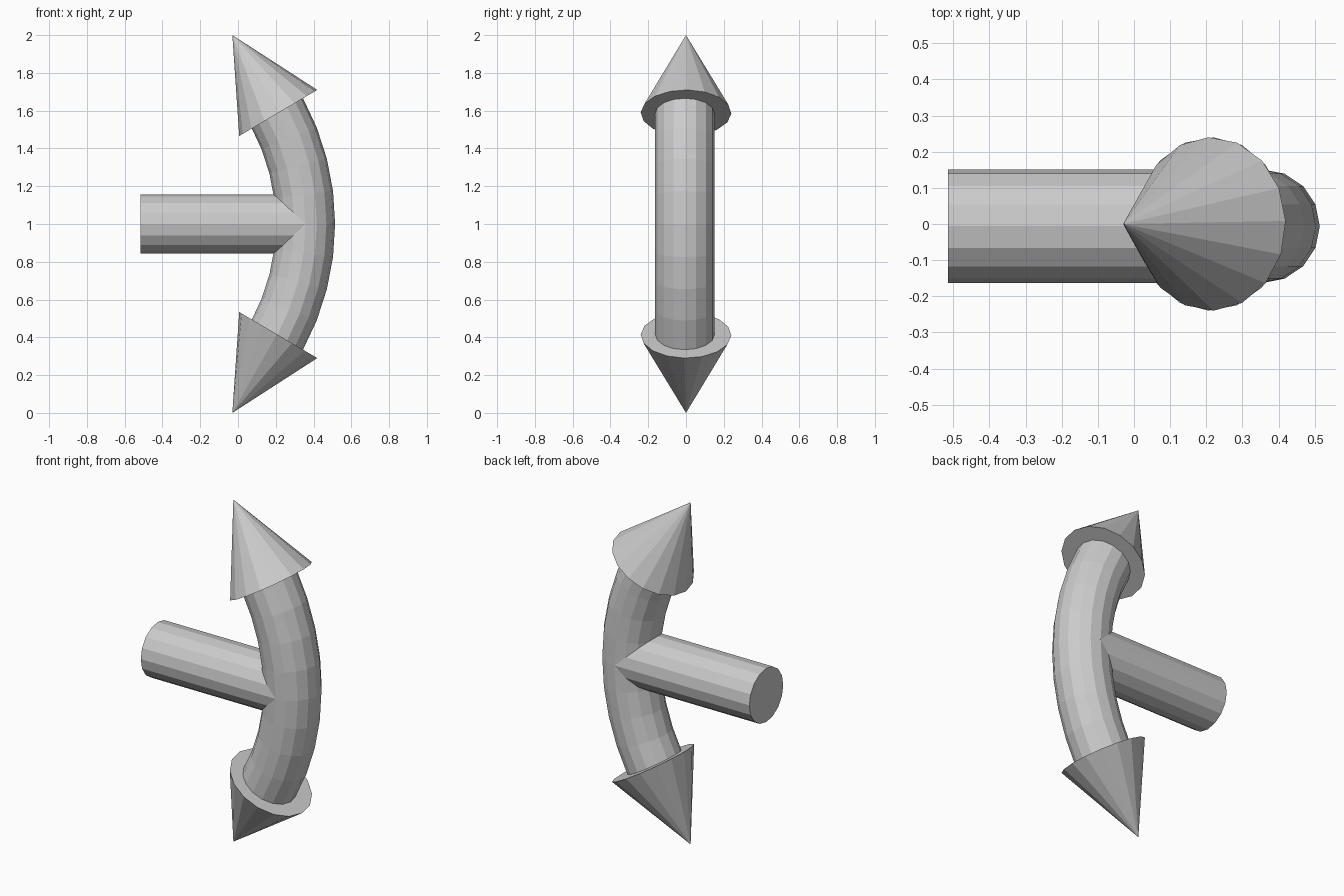
import bpy, bmesh, math
from mathutils import Matrix, Vector

if "Cube" in bpy.data.objects:
    bpy.data.objects.remove(bpy.data.objects["Cube"])

SIDES = 16
AXIS_Y = -0.006
TUBE_R = 0.157


def finish(name, bm):
    bmesh.ops.recalc_face_normals(bm, faces=bm.faces)
    mesh = bpy.data.meshes.new(name)
    bm.to_mesh(mesh)
    bm.free()
    obj = bpy.data.objects.new(name, mesh)
    bpy.context.collection.objects.link(obj)


def tapered(name, start, end, r1, r2, twist=0.0):
    """Flat-shaded cone or cylinder running from start to end in the xz plane."""
    a, b = Vector(start), Vector(end)
    d = b - a
    mat = (Matrix.Translation((a + b) / 2)
           @ Matrix.Rotation(math.atan2(d.x, d.z), 4, 'Y')
           @ Matrix.Rotation(twist, 4, 'Z'))
    bm = bmesh.new()
    bmesh.ops.create_cone(bm, cap_ends=True, segments=SIDES, radius1=r1,
                          radius2=r2, depth=d.length, matrix=mat)
    bmesh.ops.remove_doubles(bm, verts=bm.verts, dist=1e-5)
    finish(name, bm)


# Curved tube: a ring swept along an arc in the xz plane
arc_r, half = 1.235, math.radians(28.7)
centre = Vector((0.357 - arc_r, AXIS_Y, 1.0))
bm = bmesh.new()
start = (Matrix.Translation(centre) @ Matrix.Rotation(half, 4, 'Y')
         @ Matrix.Translation((arc_r, 0, 0)))
bmesh.ops.create_circle(bm, segments=SIDES, radius=TUBE_R, matrix=start)
bmesh.ops.spin(bm, geom=bm.verts[:] + bm.edges[:], cent=centre,
               axis=(0, 1, 0), angle=-2 * half, steps=8, use_duplicate=False)
finish("curved_tube", bm)

# Straight shaft meeting the middle of the tube
tapered("shaft", (-0.515, AXIS_Y, 1), (0.36, AXIS_Y, 1), TUBE_R, TUBE_R)

# Pointed cone tips at both ends of the tube
for name, s in (("upper_tip", 1), ("lower_tip", -1)):
    tapered(name, (0.213, 0, 1 + s * 0.588), (-0.03, 0, 1 + s), 0.24, 0.0,
            math.radians(2))
